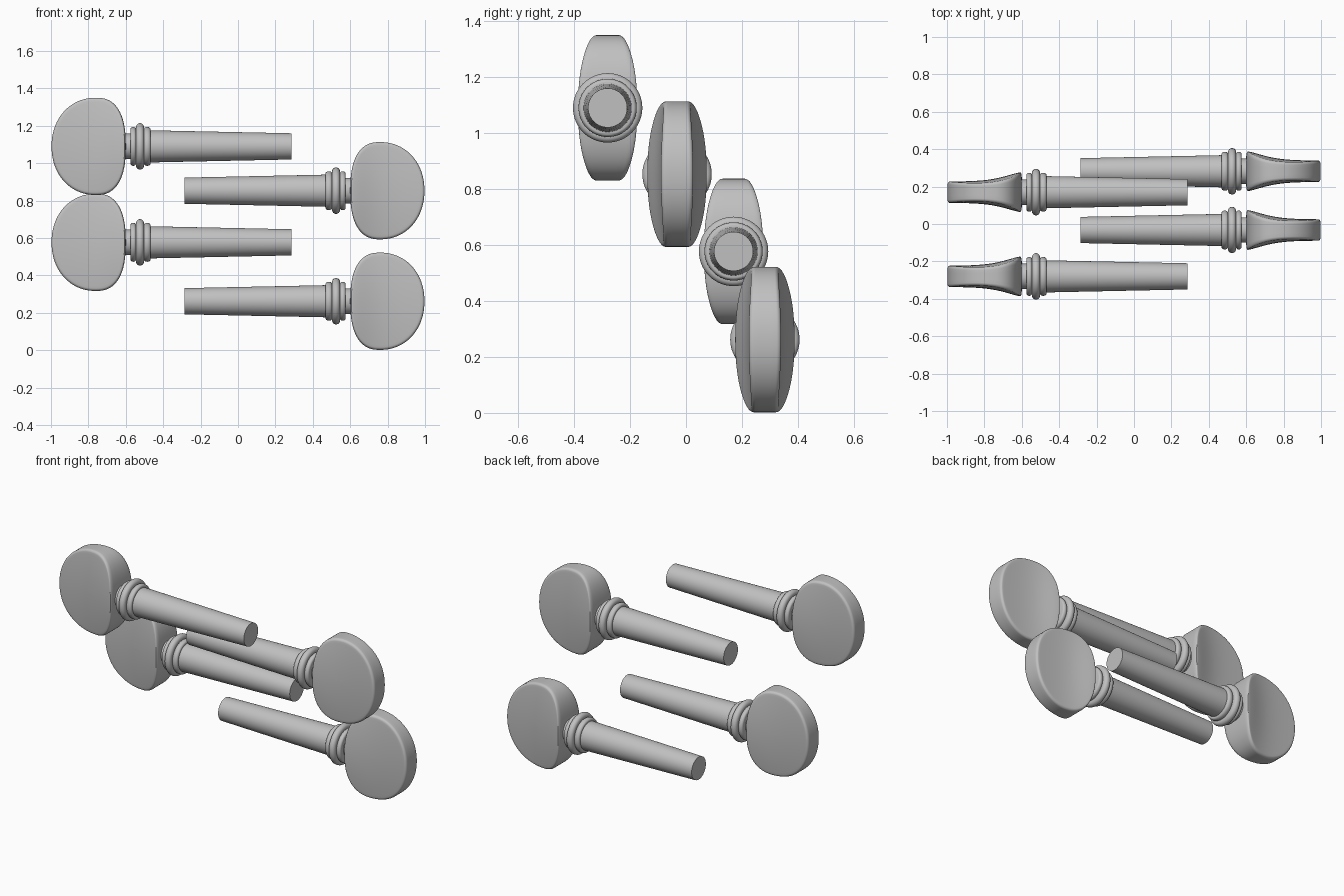
import bpy, bmesh, math

cube = bpy.data.objects.get("Cube")
if cube:
    bpy.data.objects.remove(cube, do_unlink=True)

# Single grey finish
grey = bpy.data.materials.new("plain_grey")
grey.use_nodes = True
colour = (0.53, 0.53, 0.53, 1)
grey.diffuse_color = colour
grey.node_tree.nodes["Principled BSDF"].inputs["Base Color"].default_value = colour

HEAD_X, HALF_HEIGHT, INNER, OUTER = 0.76, 0.26, 0.16, 0.237


def skin(bm, rings, start, end):
    """Join equal rings with quads and close both ends with fans."""
    n = len(rings[0])
    for a, b in zip(rings, rings[1:]):
        for i in range(n):
            j = (i + 1) % n
            bm.faces.new((a[i], a[j], b[j], b[i]))
    for ring, tip in ((rings[0], start), (rings[-1], end)):
        v = bm.verts.new(tip)
        for i in range(n):
            bm.faces.new((v, ring[i], ring[(i + 1) % n]))
    bmesh.ops.recalc_face_normals(bm, faces=bm.faces[:])


def finish(bm, name, place):
    mesh = bpy.data.meshes.new(name)
    bm.to_mesh(mesh)
    bm.free()
    mesh.materials.append(grey)
    obj = bpy.data.objects.new(name, mesh)
    bpy.context.collection.objects.link(obj)
    x_sign, y, z = place
    obj.location = (0, y, z)
    obj.rotation_euler.z = 0 if x_sign > 0 else math.pi
    bpy.ops.object.select_all(action="DESELECT")
    obj.select_set(True)
    bpy.context.view_layer.objects.active = obj
    bpy.ops.object.shade_smooth_by_angle(angle=math.radians(35))


def turned(name, profile, place, sides=64):
    """Lathe a list of (x, radius) around the x axis."""
    bm = bmesh.new()
    rings = []
    for x, r in profile:
        angles = [math.tau * i / sides for i in range(sides)]
        rings.append([bm.verts.new((x, r * math.cos(a), r * math.sin(a))) for a in angles])
    skin(bm, rings, (profile[0][0], 0, 0), (profile[-1][0], 0, 0))
    finish(bm, name, place)


def bead(x0, x1, base, top, steps=10):
    """Half-round profile between two x positions."""
    mid, half = (x0 + x1) / 2, (x1 - x0) / 2
    return [(mid - half * math.cos(math.pi * i / steps),
             base + (top - base) * math.sin(math.pi * i / steps)) for i in range(steps + 1)]


def thickness(x, z):
    """Half thickness: flares towards the collar, thins to top and bottom."""
    u = max(0, x - HEAD_X + INNER)
    flare = 0.057 + 0.05 * math.exp(-(u / 0.13) ** 1.5)
    return flare * (1 - 0.25 * (z / HALF_HEIGHT) ** 2)


def outline(a):
    """D-shaped outline, flatter on the collar side."""
    c, s = math.cos(a), math.sin(a)
    width, power = (OUTER, 2.1) if c > 0 else (INNER, 2.5)
    return (math.copysign(width * abs(c) ** (2 / power), c),
            math.copysign(HALF_HEIGHT * abs(s) ** (2 / power), s))


def head(place, sides=96):
    bm = bmesh.new()
    # Concave face, rounded corner, then the rim
    half = [(s / 10, 1) for s in range(1, 10)]
    for i in range(7):
        t = math.pi / 2 * i / 6
        half.append((0.945 + 0.055 * math.sin(t), 0.72 + 0.28 * math.cos(t)))
    half.append((1, 0.35))
    section = half + [(1, 0)] + [(s, -f) for s, f in reversed(half)]
    points = [outline(math.tau * i / sides) for i in range(sides)]
    rings = []
    for s, f in section:
        ring = []
        for px, pz in points:
            x, z = HEAD_X + s * px, s * pz
            ring.append(bm.verts.new((x, f * thickness(x, z), z)))
        rings.append(ring)
    mid = thickness(HEAD_X, 0)
    skin(bm, rings, (HEAD_X, mid, 0), (HEAD_X, -mid, 0))
    finish(bm, "peg_head", place)


# Four pegs: direction of head, y, z
for place in ((-1, -0.28, 1.09), (1, -0.032, 0.853), (-1, 0.17, 0.577), (1, 0.282, 0.262)):
    turned("peg_shaft", [(-0.285, 0.07), (0.475, 0.086)], place)
    turned("peg_collar", bead(0.468, 0.503, 0.092, 0.104)
           + bead(0.503, 0.545, 0.104, 0.124)
           + bead(0.545, 0.575, 0.092, 0.104), place)
    turned("peg_neck", [(0.565, 0.068), (0.63, 0.068)], place)
    head(place)
